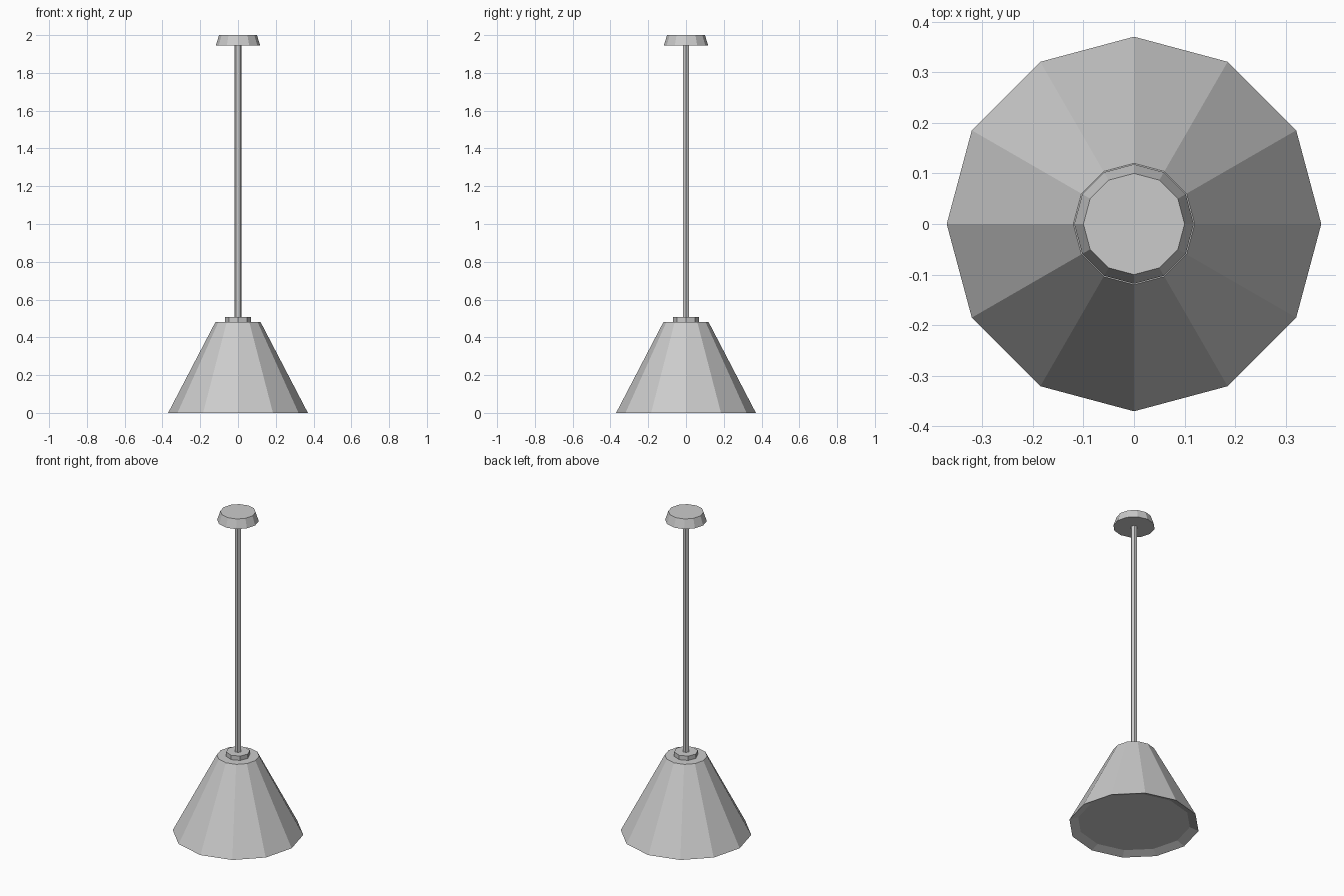
import bpy
import bmesh
from math import cos, sin, tau

cube = bpy.data.objects.get("Cube")
if cube:
    bpy.data.objects.remove(cube)

grey = bpy.data.materials.new("light_grey")
grey.use_nodes = True
colour = (0.6, 0.6, 0.6, 1.0)
grey.diffuse_color = colour
grey.node_tree.nodes["Principled BSDF"].inputs["Base Color"].default_value = colour


def turned_part(name, profile, sides):
    """Closed faceted solid from (radius, height) rings, bottom cap to top cap."""
    bm = bmesh.new()
    rings = [[bm.verts.new((r * cos(tau * i / sides), r * sin(tau * i / sides), z))
              for i in range(sides)] for r, z in profile]
    for low, high in zip(rings, rings[1:]):
        for i in range(sides):
            j = (i + 1) % sides
            bm.faces.new((low[i], low[j], high[j], high[i]))
    bm.faces.new(list(reversed(rings[0])))
    bm.faces.new(rings[-1])
    bmesh.ops.recalc_face_normals(bm, faces=bm.faces)
    mesh = bpy.data.meshes.new(name)
    bm.to_mesh(mesh)
    bm.free()
    mesh.materials.append(grey)
    obj = bpy.data.objects.new(name, mesh)
    bpy.context.collection.objects.link(obj)
    return obj


# Shade with a shallow recessed underside
turned_part("shade", [(0.32, 0.02), (0.37, 0.0), (0.12, 0.48)], 12)
# Collar where the rod meets the shade
turned_part("collar", [(0.068, 0.47), (0.068, 0.507)], 8)
# Hanging rod
turned_part("rod", [(0.019, 0.49), (0.019, 1.96)], 6)
# Ceiling mount
turned_part("ceiling_mount", [(0.118, 1.945), (0.1, 2.0)], 12)
